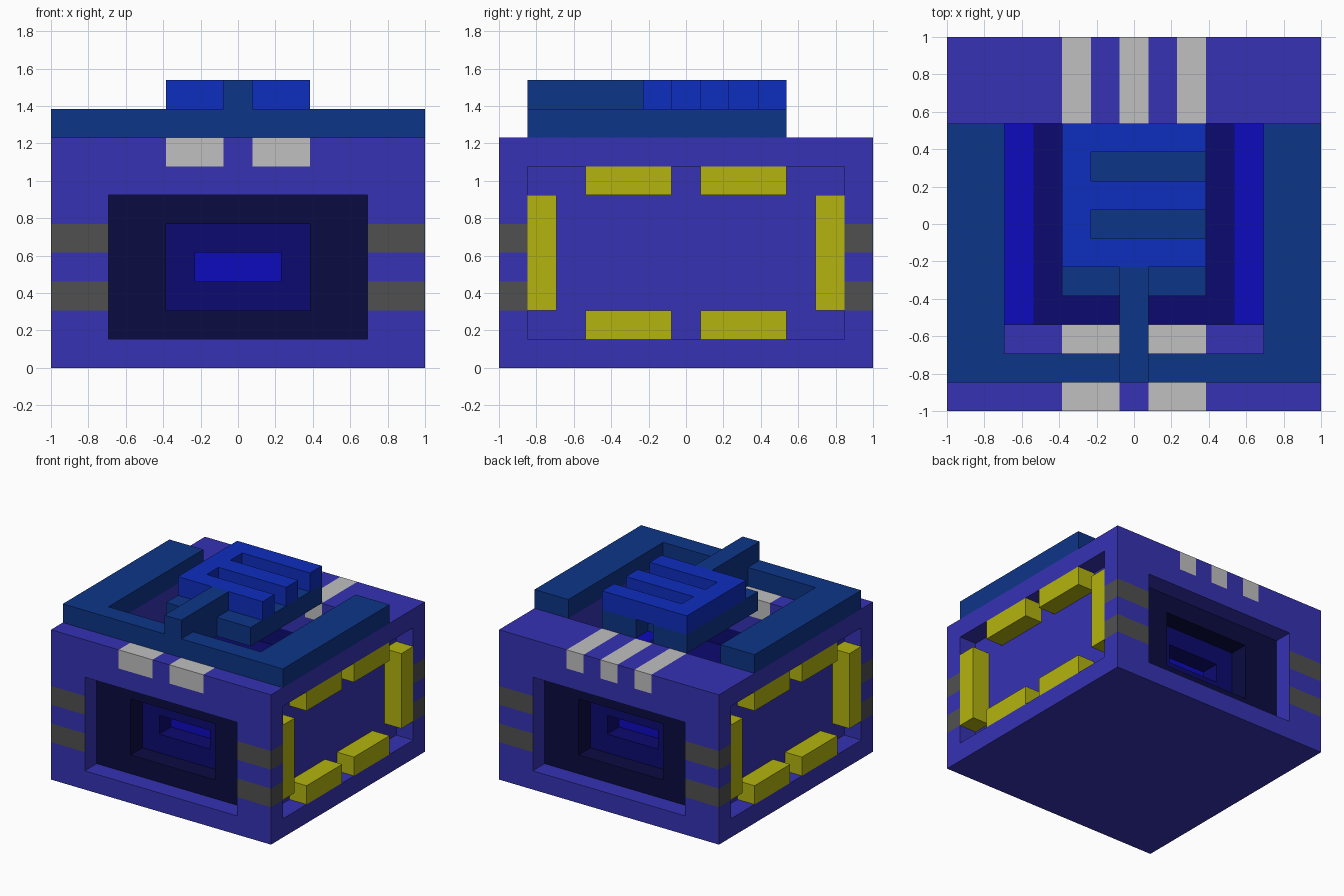
import bpy, bmesh, math
from mathutils import Vector

if "Cube" in bpy.data.objects:
    bpy.data.objects.remove(bpy.data.objects["Cube"], do_unlink=True)

U = 1 / 13  # grid unit


def material(name, rgb):
    lin = [(c / 255 / 12.92) if c < 11 else ((c / 255 + 0.055) / 1.055) ** 2.4 for c in rgb]
    m = bpy.data.materials.new(name)
    m.use_nodes = True
    m.diffuse_color = (*lin, 1)
    m.node_tree.nodes["Principled BSDF"].inputs["Base Color"].default_value = (*lin, 1)
    return m


violet = material("violet blue", (54, 50, 180))
gray = material("dark gray", (80, 80, 80))
white = material("light gray", (192, 192, 192))
yellow = material("yellow", (180, 180, 15))
navy = material("navy", (11, 11, 66))
indigo = material("indigo", (12, 10, 112))
bright = material("bright blue", (13, 11, 190))
steel = material("steel blue", (13, 53, 136))
azure = material("azure", (13, 45, 190))


def inside(p, boxes):
    return any(all(b[i] < p[i] < b[i + 3] for i in range(3)) for b in boxes)


def part(name, mats, add, cut=(), rule=None):
    """Union of boxes minus cut boxes, given as (x0, y0, z0, x1, y1, z1) in grid units."""
    levels = [sorted({b[k] for b in list(add) + list(cut) for k in (i, i + 3)}) for i in range(3)]
    if rule:  # a full grid lets the colour rule pick single faces
        levels = [list(range(l[0], l[-1] + 1)) for l in levels]
    n = [len(l) - 1 for l in levels]

    def solid(c):
        if any(c[i] < 0 or c[i] >= n[i] for i in range(3)):
            return False
        p = [(levels[i][c[i]] + levels[i][c[i] + 1]) / 2 for i in range(3)]
        return inside(p, add) and not inside(p, cut)

    filled = {(i, j, k) for i in range(n[0]) for j in range(n[1]) for k in range(n[2])
              if solid((i, j, k))}
    bm = bmesh.new()
    verts = {}
    for c in filled:
        for a in range(3):
            for s in (0, 1):
                near = list(c)
                near[a] += 2 * s - 1
                if tuple(near) in filled:
                    continue
                ring = []
                for u, v in ((0, 0), (1, 0), (1, 1), (0, 1)):
                    g = list(c)
                    g[a] += s
                    g[(a + 1) % 3] += u
                    g[(a + 2) % 3] += v
                    g = tuple(g)
                    if g not in verts:
                        verts[g] = bm.verts.new([levels[i][g[i]] * U for i in range(3)])
                    ring.append(verts[g])
                f = bm.faces.new(ring if s else ring[::-1])
                if rule:
                    normal = Vector((0, 0, 0))
                    normal[a] = 2 * s - 1
                    f.material_index = rule(f.calc_center_median() / U, normal)
    bmesh.ops.dissolve_limit(bm, angle_limit=math.radians(1), verts=bm.verts[:],
                             edges=bm.edges[:], delimit={'MATERIAL'})
    me = bpy.data.meshes.new(name)
    bm.to_mesh(me)
    bm.free()
    for m in mats:
        me.materials.append(m)
    ob = bpy.data.objects.new(name, me)
    bpy.context.collection.objects.link(ob)
    return ob


# Main body: top shaft, front/back recesses and side recesses
def body_colour(p, n):
    x, y, z = abs(p.x), p.y, p.z
    if z > 14 and abs(y) >= 7:
        if (y < 0 and 1 < x < 5) or (y > 0 and (x < 1 or 3 < x < 5)):
            return 2
    if 4 < z < 6 or 8 < z < 10:
        if abs(n.y) > 0.5 and abs(y) > 12.9 or abs(n.x) > 0.5 and x > 12.9:
            return 1
    return 0


part("body", [violet, gray, white], [(-13, -13, 0, 13, 13, 16)],
     [(-9, -7, 2, 9, 7, 16), (-9, -13, 2, 9, 13, 12),
      (-13, -11, 2, -11, 11, 14), (11, -11, 2, 13, 11, 14)], body_colour)

# Stepped window panels on front and back
for side, s in (("front", -1), ("back", 1)):
    def slab(a, b, w, z0, z1):
        y0, y1 = sorted((a * s, b * s))
        return (-w, y0, z0, w, y1, z1)
    part(side + "_outer_panel", [navy], [slab(9, 11, 9, 2, 12)], [slab(9, 11, 5, 4, 10)])
    part(side + "_inner_panel", [indigo], [slab(7, 9, 9, 2, 12)], [slab(7, 9, 3, 6, 8)])

# Inner core, darker on the middle of its top
part("core", [bright, indigo], [(-9, -7, 2, 9, 7, 10)],
     rule=lambda p, n: int(n.z > 0.5 and abs(p.x) < 7))

# Yellow side bars
for side, x in (("left", 11), ("right", -13)):
    bars = []
    for y0, y1 in ((-7, -1), (1, 7)):
        bars += [(x, y0, 2, x + 2, y1, 4), (x, y0, 12, x + 2, y1, 14)]
    for y in (-11, 9):
        bars.append((x, y, 4, x + 2, y + 2, 12))
    part(side + "_side_bars", [yellow], bars)

# Roof frame open at the back, with the central beam
part("roof_frame", [steel],
     [(-13, -11, 16, 13, -9, 18), (-13, -9, 16, -9, 7, 18), (9, -9, 16, 13, 7, 18)])
part("roof_beam", [steel], [(-1, -11, 16, 1, -3, 20)])

# Tower base with a notch at the back, and the comb shaped cap
part("tower_base", [steel], [(-5, -5, 16, 5, 7, 18)], [(-1, 5, 16, 1, 7, 18), (-1, -5, 16, 1, -3, 18)])
part("tower_cap", [azure], [(-5, -3, 18, 5, 7, 20)],
     [(-3, -1, 18, 5, 1, 20), (-3, 3, 18, 5, 5, 20)])
